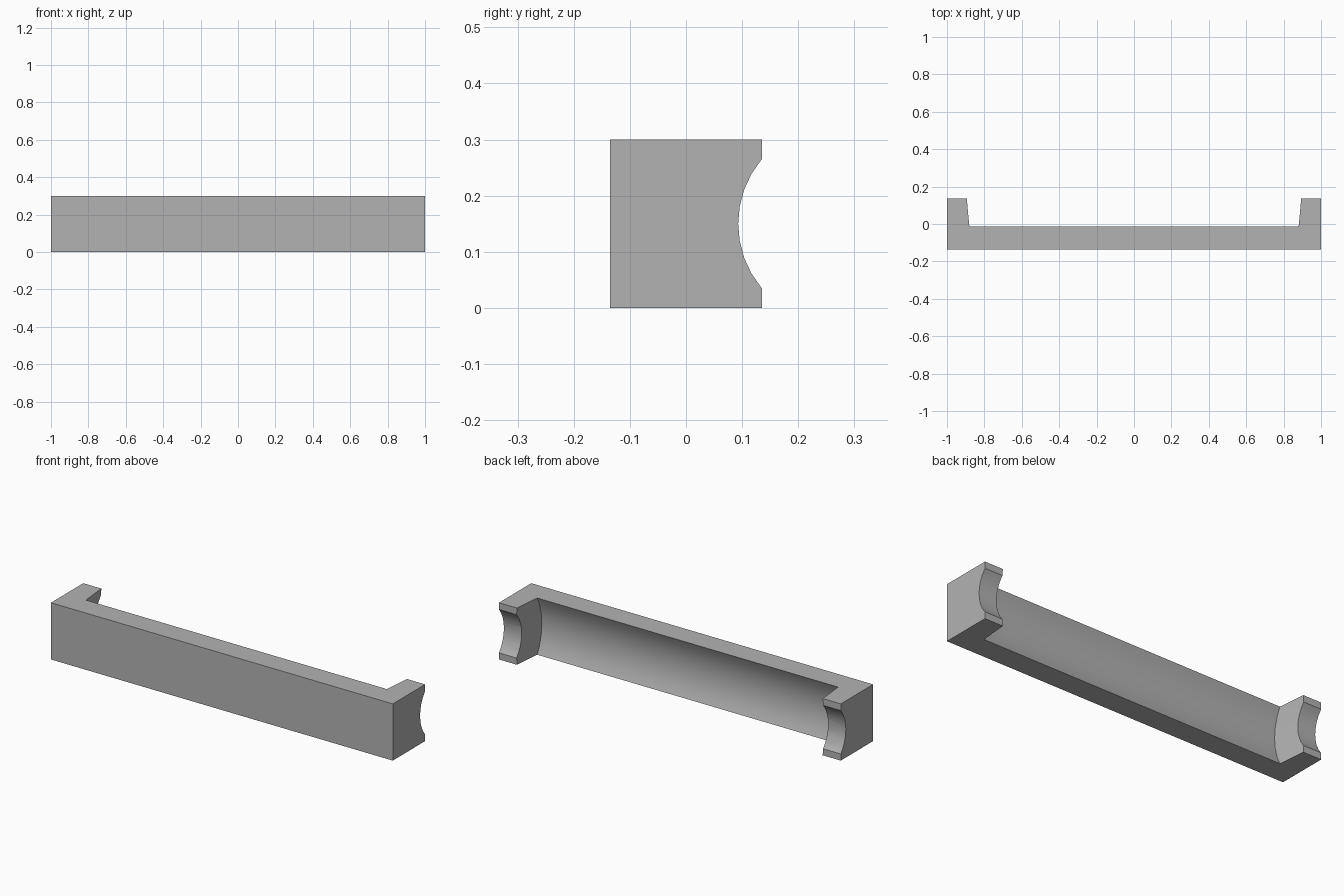
import bpy
import bmesh
import math
from mathutils import Matrix

if "Cube" in bpy.data.objects:
    bpy.data.objects.remove(bpy.data.objects["Cube"])

AXIS_Y, AXIS_Z = 0.271, 0.15   # shared axis of both round cuts
RIM_R, CHANNEL_R = 0.178, 0.323
SIDES = 36

grey = bpy.data.materials.new("plain grey")
grey.use_nodes = True
colour = (0.45, 0.45, 0.45, 1)
grey.diffuse_color = colour
grey.node_tree.nodes["Principled BSDF"].inputs["Base Color"].default_value = colour


def make_object(name, bm):
    bmesh.ops.recalc_face_normals(bm, faces=bm.faces)
    mesh = bpy.data.meshes.new(name)
    bm.to_mesh(mesh)
    bm.free()
    mesh.materials.append(grey)
    obj = bpy.data.objects.new(name, mesh)
    bpy.context.collection.objects.link(obj)
    return obj


def lathe_cutter(name, profile):
    """Turned solid about the x axis; profile lists (x, radius)."""
    bm = bmesh.new()
    rings = []
    for x, r in profile:
        angles = [2 * math.pi * i / SIDES for i in range(SIDES)]
        rings.append([bm.verts.new((x, AXIS_Y + r * math.cos(a), AXIS_Z + r * math.sin(a)))
                      for a in angles])
    for a, b in zip(rings, rings[1:]):
        for i in range(SIDES):
            j = (i + 1) % SIDES
            bm.faces.new((a[i], a[j], b[j], b[i]))
    bm.faces.new(rings[0])
    bm.faces.new(rings[-1])
    cutter = make_object(name, bm)
    cutter.hide_render = True
    return cutter


# Solid bar
bm = bmesh.new()
bmesh.ops.create_cube(bm, size=1, matrix=Matrix.Translation((0, 0, 0.15)) @ Matrix.Diagonal((2, 0.27, 0.3, 1)))
bracket = make_object("channel_bracket", bm)

# Round notch through both ends, and a wider channel with tapered ends
cutters = [
    lathe_cutter("notch_cutter", [(-1.1, RIM_R), (1.1, RIM_R)]),
    lathe_cutter("channel_cutter", [(-0.898, 0.165), (-0.88, CHANNEL_R),
                                    (0.88, CHANNEL_R), (0.898, 0.165)]),
]
bpy.context.view_layer.objects.active = bracket
bracket.select_set(True)
for cutter in cutters:
    cut = bracket.modifiers.new(cutter.name, 'BOOLEAN')
    cut.operation = 'DIFFERENCE'
    cut.solver = 'EXACT'
    cut.object = cutter
    bpy.ops.object.modifier_apply(modifier=cut.name)
for cutter in cutters:
    bpy.data.objects.remove(cutter)

bpy.ops.object.shade_smooth_by_angle(angle=math.radians(30))
